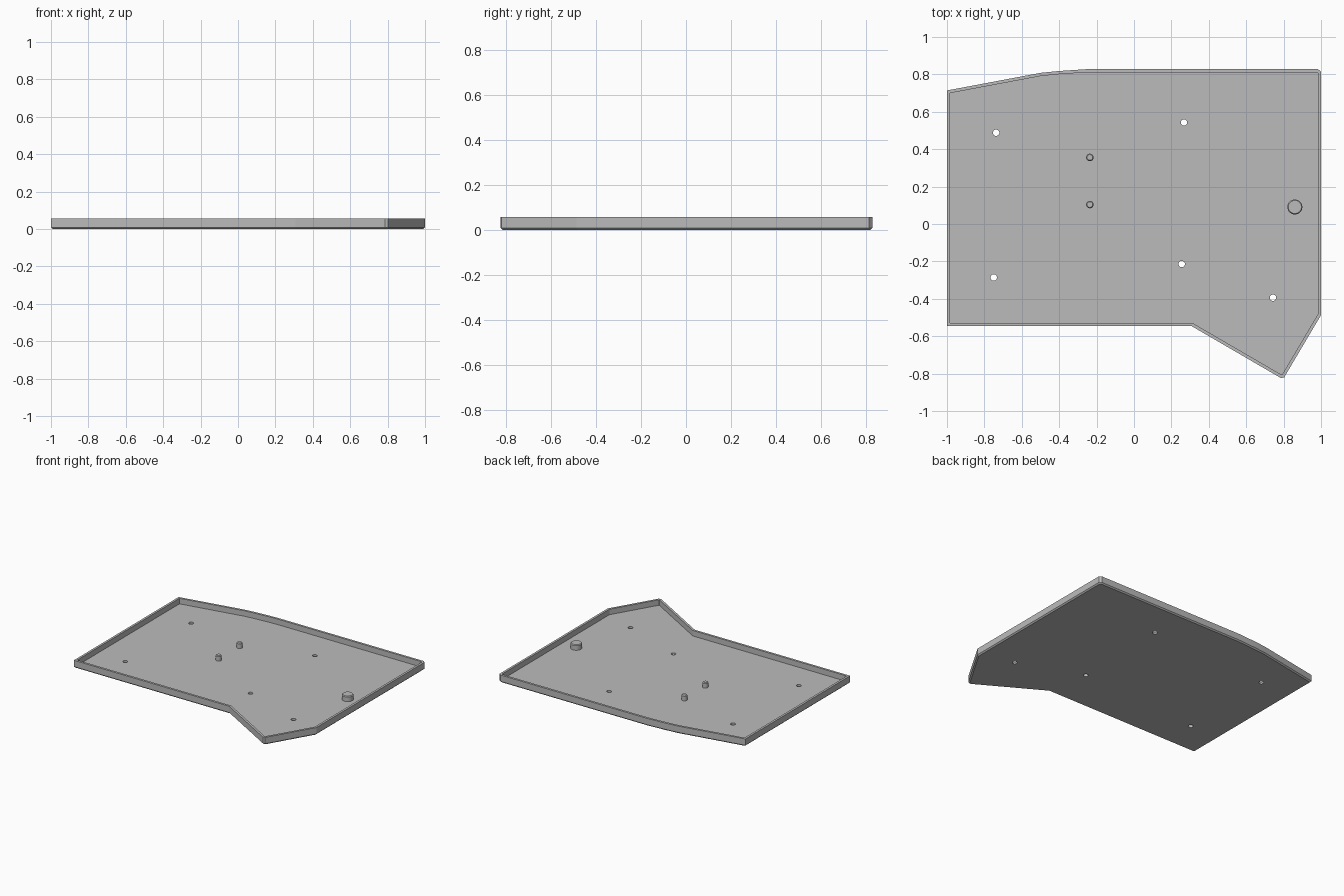
import bpy, bmesh
from mathutils import Vector
from math import radians

if "Cube" in bpy.data.objects:
    bpy.data.objects.remove(bpy.data.objects["Cube"])

HEIGHT, FLOOR, WALL, CHAMFER = 0.057, 0.015, 0.017, 0.009

grey = bpy.data.materials.new("plain grey")
grey.use_nodes = True
grey.diffuse_color = (0.5, 0.5, 0.5, 1)
grey.node_tree.nodes["Principled BSDF"].inputs["Base Color"].default_value = (0.5, 0.5, 0.5, 1)

# Plan outline, counter-clockwise
outline = [Vector(p) for p in [
    (-1, -0.546), (0.308, -0.546), (0.786, -0.824), (0.803, -0.82), (1, -0.487),
    (1, 0.814), (0.984, 0.828), (-0.25, 0.828), (-0.4, 0.818), (-0.5, 0.808), (-1, 0.714)]]


def inset(points, d):
    """Move every edge of the outline inward by d with mitred corners."""
    result = []
    for i, p in enumerate(points):
        a = (p - points[i - 1]).normalized()
        b = (points[(i + 1) % len(points)] - p).normalized()
        n1, n2 = Vector((-a.y, a.x)), Vector((-b.y, b.x))
        result.append(p + (n1 + n2) * d / (1 + n1.dot(n2)))
    return result


def finish(bm, name):
    bmesh.ops.recalc_face_normals(bm, faces=bm.faces)
    mesh = bpy.data.meshes.new(name)
    bm.to_mesh(mesh)
    bm.free()
    mesh.materials.append(grey)
    obj = bpy.data.objects.new(name, mesh)
    bpy.context.collection.objects.link(obj)
    return obj


def activate(obj):
    bpy.ops.object.select_all(action='DESELECT')
    obj.select_set(True)
    bpy.context.view_layer.objects.active = obj


def add_lathe(bm, x, y, profile, sides=32):
    """Capped round solid at (x, y) from (radius, z) steps."""
    for (r1, z1), (r2, z2) in zip(profile, profile[1:]):
        made = bmesh.ops.create_cone(bm, cap_ends=False, segments=sides,
                                     radius1=r1, radius2=r2, depth=z2 - z1)
        bmesh.ops.translate(bm, verts=made["verts"], vec=(x, y, (z1 + z2) / 2))
    bmesh.ops.remove_doubles(bm, verts=bm.verts, dist=0.0001)
    bmesh.ops.holes_fill(bm, edges=[e for e in bm.edges if e.is_boundary])


# Tray: chamfered underside, upright rim, recessed floor
bm = bmesh.new()
loops = []
for d, z in [(CHAMFER, 0), (0, CHAMFER), (0, HEIGHT), (WALL, HEIGHT), (WALL, FLOOR)]:
    loops.append([bm.verts.new((p.x, p.y, z)) for p in inset(outline, d)])
for low, high in zip(loops, loops[1:]):
    for i in range(len(low)):
        j = (i + 1) % len(low)
        bm.faces.new((low[i], low[j], high[j], high[i]))
bm.faces.new(loops[0][::-1])
bm.faces.new(loops[-1])
tray = finish(bm, "tray")

# Screw holes through the floor
bm = bmesh.new()
for x, y in [(-0.737, 0.488), (0.267, 0.543), (0.255, -0.214), (0.743, -0.394), (-0.75, -0.286)]:
    add_lathe(bm, x, y, [(0.017, -0.05), (0.017, 0.05)])
cutter = finish(bm, "hole_cutter")
cutter.hide_render = True
cut = tray.modifiers.new("holes", 'BOOLEAN')
cut.operation, cut.solver, cut.object = 'DIFFERENCE', 'EXACT', cutter
activate(tray)
bpy.ops.object.modifier_apply(modifier=cut.name)
bpy.data.objects.remove(cutter)
bpy.ops.object.shade_smooth_by_angle(angle=radians(15))

# Round posts with a bevelled top edge
for name, x, y, r in [("rear_pin", -0.236, 0.356, 0.02),
                      ("front_pin", -0.236, 0.104, 0.02),
                      ("large_post", 0.86, 0.091, 0.04)]:
    bm = bmesh.new()
    add_lathe(bm, x, y, [(r, FLOOR - 0.005), (r, HEIGHT - 0.007), (r - 0.005, HEIGHT - 0.001)])
    activate(finish(bm, name))
    bpy.ops.object.shade_smooth_by_angle(angle=radians(30))
